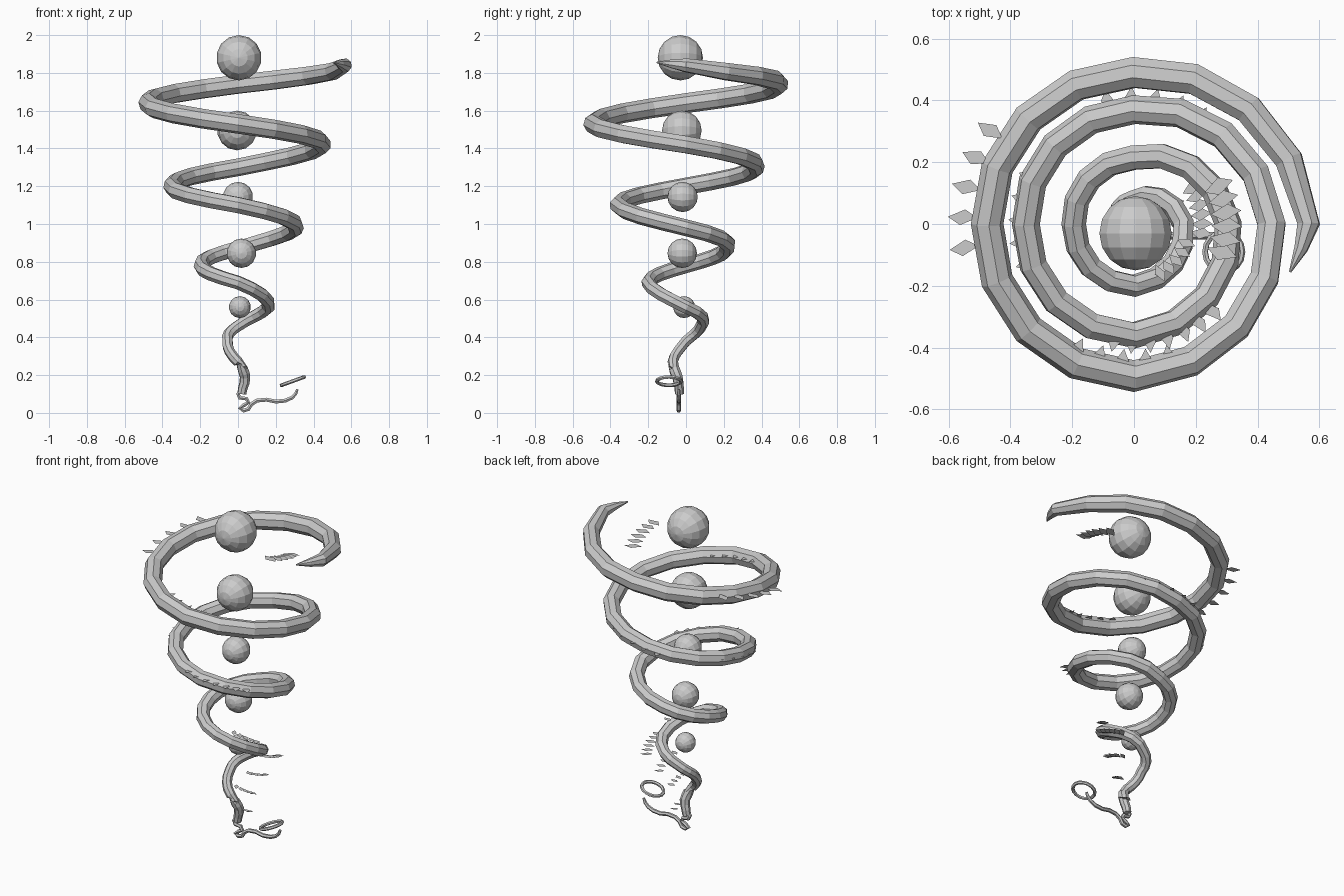
import bpy, bmesh, math
from mathutils import Vector, Euler

if "Cube" in bpy.data.objects:
    bpy.data.objects.remove(bpy.data.objects["Cube"])


def tube(name, pts, radii, sides_res=2, cyclic=False):
    """Flat-shaded tube along a polyline with a radius per point."""
    cu = bpy.data.curves.new(name, 'CURVE')
    cu.dimensions = '3D'
    cu.bevel_depth = 1.0
    cu.bevel_resolution = sides_res
    cu.use_fill_caps = True
    sp = cu.splines.new('POLY')
    sp.points.add(len(pts) - 1)
    for p, co, r in zip(sp.points, pts, radii):
        p.co = (*co, 1)
        p.radius = r
    sp.use_cyclic_u = cyclic
    sp.use_smooth = False
    ob = bpy.data.objects.new(name, cu)
    bpy.context.collection.objects.link(ob)
    bpy.ops.object.select_all(action='DESELECT')
    ob.select_set(True)
    bpy.context.view_layer.objects.active = ob
    bpy.ops.object.convert(target='MESH')
    return bpy.context.object


def lerp(a, b, t):
    return a + (b - a) * t


# Spiral stem: (height, distance from axis, thickness) at each quarter turn,
# winding clockwise upwards
quarters = [(.10, .045, .024), (.18, .06, .030), (.27, .07, .028), (.38, .055, .029),
            (.46, .08, .031), (.56, .16, .036), (.69, .20, .037), (.78, .195, .040),
            (.87, .215, .042), (.98, .305, .044), (1.10, .36, .045), (1.20, .35, .046),
            (1.30, .37, .047), (1.42, .445, .049), (1.53, .492, .052), (1.64, .475, .053),
            (1.74, .49, .053), (1.83, .56, .036)]
pts, radii = [], []
STEPS = 4
for i in range(len(quarters) - 1):
    for s in range(STEPS):
        t = s / STEPS
        z, r, th = (lerp(a, b, t) for a, b in zip(quarters[i], quarters[i + 1]))
        # quarter 5 lies on the +x side
        ang = -(i + t - 5) * math.pi / 2
        pts.append((r * math.cos(ang), r * math.sin(ang), z))
        radii.append(th if i < 16 else (.053, .053, .051, .048)[s])
pts += [(.565, 0, 1.84), (.54, -.08, 1.848), (.505, -.155, 1.855)]
radii += [.038, .023, .004]
# straighten the foot of the stem
pts[:7] = [(.02, -.035, .10), (.025, -.036, .13), (.035, -.04, .16), (.037, -.045, .19),
           (.033, -.054, .21), (.026, -.061, .23), (.014, -.067, .25)]
tube("spiral_stem", pts, radii)

# Balls stacked on the axis
for i, (x, y, z, r) in enumerate([(.005, -.03, 1.88, .12), (-.005, -.022, 1.495, .105),
                                  (0, -.018, 1.143, .08), (.018, -.02, .845, .078),
                                  (.01, -.01, .56, .058)]):
    bpy.ops.mesh.primitive_uv_sphere_add(segments=14, ring_count=8, radius=r,
                                         location=(x, y, z), rotation=(math.pi / 2, 0, 0))
    bpy.context.object.name = f"ball_{i + 1}"

# Flat leaf groups: radius, start angle, end angle, start z, end z, length, count
groups = [(.555, 147, 188, 1.70, 1.625, .095, 5),
          (.45, 246, 285, 1.58, 1.53, .09, 5),
          (.405, 102, 58, 1.29, 1.35, .08, 5),
          (.37, 156, 200, 1.235, 1.175, .075, 5),
          (.38, 260, 312, 1.135, 1.065, .08, 7),
          (.30, 24, -18, 1.75, 1.81, .10, 6),
          (.22, 32, -8, .49, .55, .07, 6),
          (.18, -62, -20, .71, .64, .06, 5),
          (.15, 25, -30, .38, .44, .06, 5),
          (.10, 0, -60, .28, .34, .055, 5),
          (.065, 20, -60, .15, .20, .05, 4)]
bm = bmesh.new()
for r, a0, a1, z0, z1, length, n in groups:
    for k in range(n):
        t = k / (n - 1)
        a = math.radians(lerp(a0, a1, t))
        centre = Vector((r * math.cos(a), r * math.sin(a), lerp(z0, z1, t)))
        rot = Euler((0, 0, a))
        # slightly skewed diamond pointing outwards
        shape = [(-.5, 0), (-.08, -.27), (.5, 0), (.08, .27)]
        verts = []
        for u, v in shape:
            p = Vector((u * length, v * length, 0))
            p.rotate(rot)
            verts.append(bm.verts.new(centre + p))
        bm.faces.new(verts)
me = bpy.data.meshes.new("leaves")
bm.to_mesh(me)
bm.free()
bpy.context.collection.objects.link(bpy.data.objects.new("leaves", me))

# Thin curling root at the foot
root = [(.02, .125), (0, .10), (.01, .08), (.045, .075), (.055, .055), (.03, .04),
        (.01, .025), (.03, .012), (.055, .02), (.07, .045), (.10, .065), (.15, .07),
        (.20, .06), (.25, .065), (.285, .08), (.305, .10), (.315, .125)]
tube("root", [(x, -.038, z) for x, z in root], [.012] * 14 + [.011, .010, .007], 1)

# Small tilted ring beside the root
tilt = Euler((0, math.radians(-20), 0))
ring = []
for k in range(16):
    a = k * math.tau / 16
    p = Vector((.064 * math.cos(a), .064 * math.sin(a), 0))
    p.rotate(tilt)
    ring.append(p + Vector((.29, -.09, .168)))
tube("ring", ring, [.010] * 16, 1, True)
